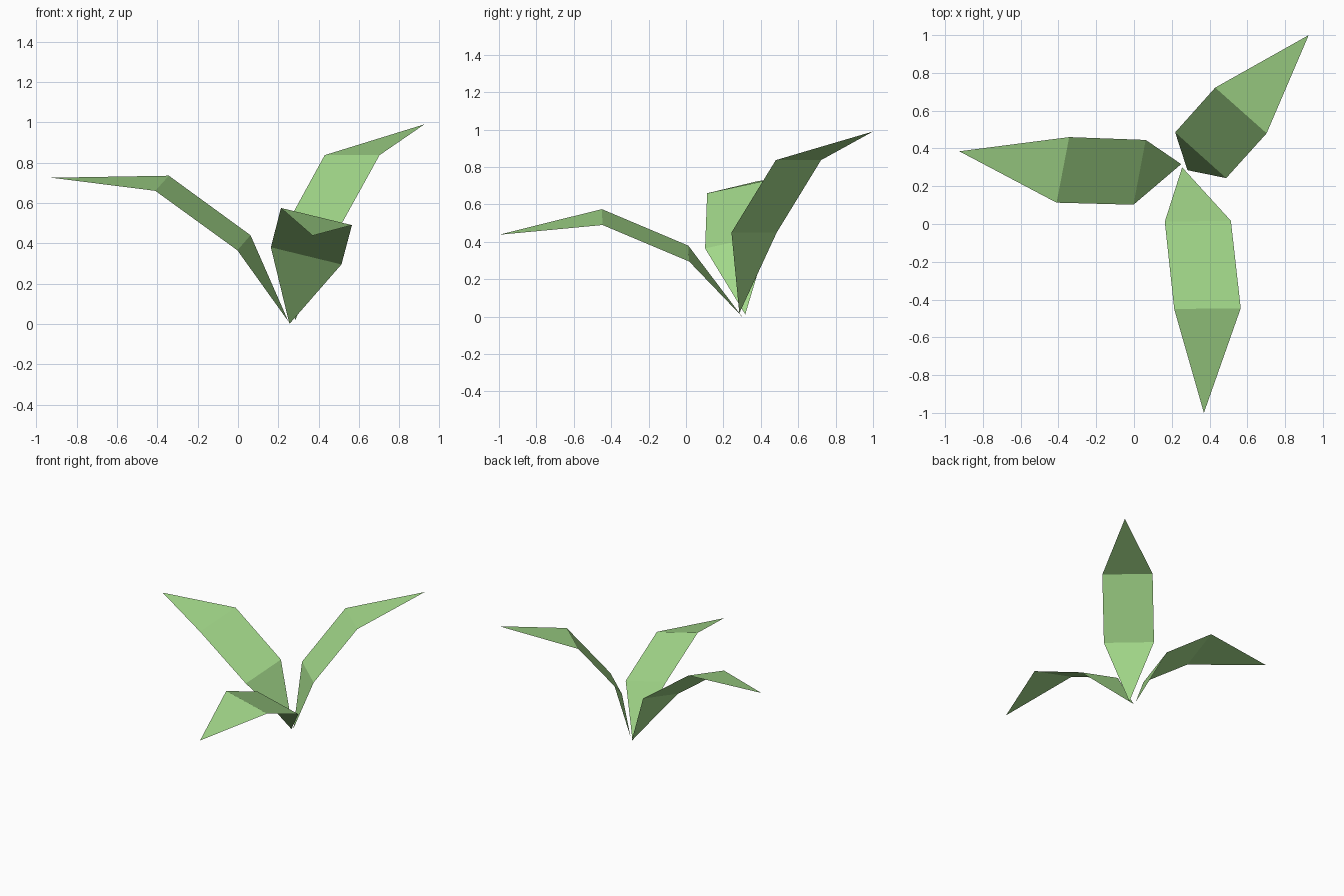
import bpy
import bmesh
from mathutils import Vector

if "Cube" in bpy.data.objects:
    bpy.data.objects.remove(bpy.data.objects["Cube"])

green = bpy.data.materials.new("leaf green")
green.diffuse_color = (0.36, 0.68, 0.25, 1)
green.use_nodes = True
green.node_tree.nodes["Principled BSDF"].inputs["Base Color"].default_value = green.diffuse_color


def leaf(name, base, low, high, tip):
    """Single-sheet folded leaf: pointed base, two cross edges, pointed tip."""
    bm = bmesh.new()
    b, l1, r1, l2, r2, t = [bm.verts.new(p) for p in (base, *low, *high, tip)]
    for f in ((b, l1, r1), (r1, l1, l2, r2), (r2, l2, t)):
        bm.faces.new(f)
    # upper side faces upward
    bm.normal_update()
    if sum((f.normal for f in bm.faces), Vector()).z < 0:
        bmesh.ops.reverse_faces(bm, faces=bm.faces[:])
    mesh = bpy.data.meshes.new(name)
    bm.to_mesh(mesh)
    bm.free()
    mesh.materials.append(green)
    bpy.context.collection.objects.link(bpy.data.objects.new(name, mesh))


# Leaf reaching left
leaf("left_leaf", (0.25, 0.317, 0.012),
     ((0.062, 0.445, 0.44), (-0.003, 0.102, 0.365)),
     ((-0.343, 0.46, 0.735), (-0.41, 0.113, 0.66)), (-0.925, 0.385, 0.725))
# Leaf reaching forward
leaf("front_leaf", (0.255, 0.30, 0.0),
     ((0.163, 0.012, 0.38), (0.513, 0.017, 0.295)),
     ((0.213, -0.45, 0.575), (0.565, -0.446, 0.49)), (0.37, -1.0, 0.438))
# Leaf reaching back and to the right
leaf("back_right_leaf", (0.283, 0.285, 0.018),
     ((0.218, 0.485, 0.45), (0.488, 0.243, 0.45)),
     ((0.43, 0.722, 0.837), (0.702, 0.48, 0.837)), (0.925, 1.0, 0.99))
